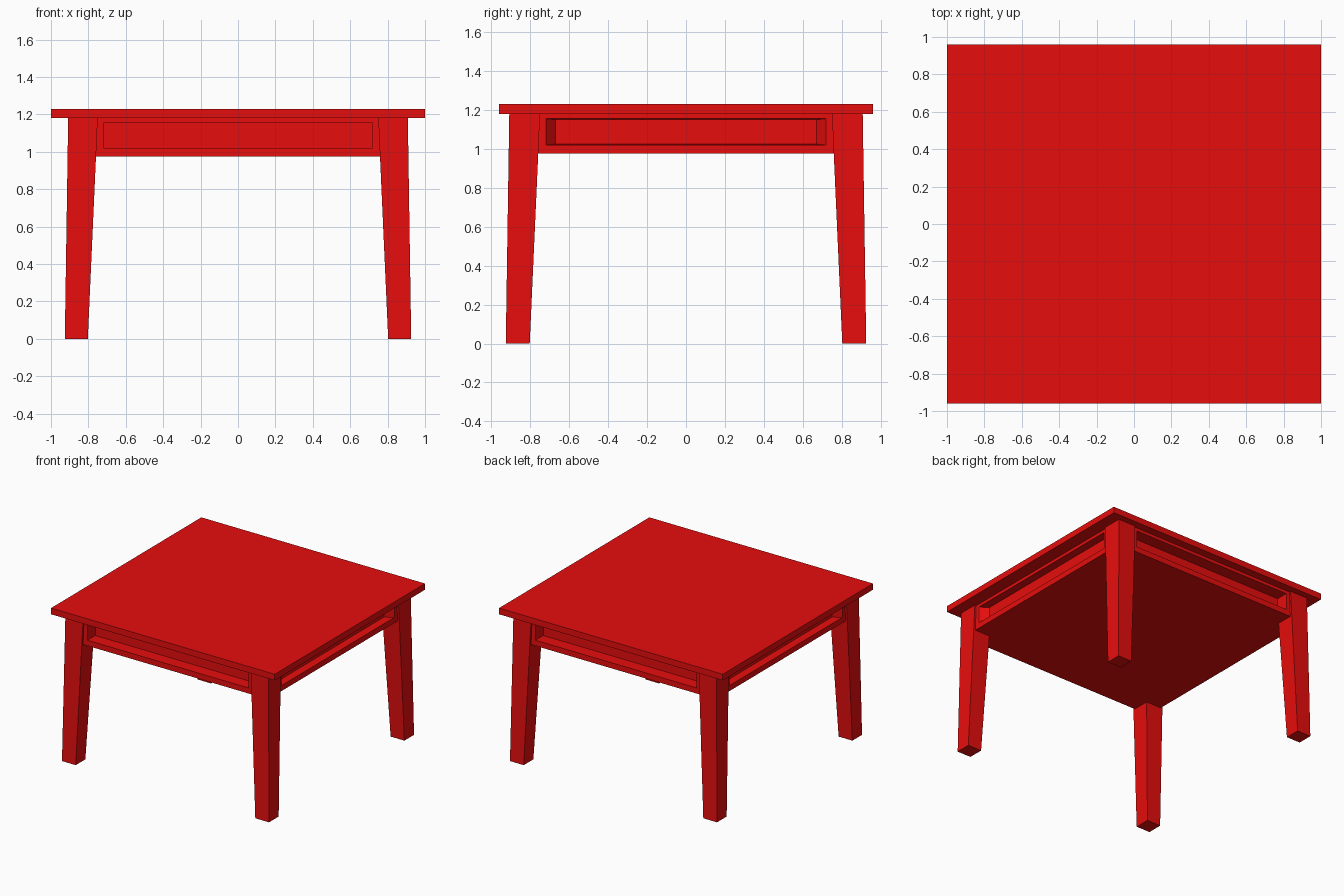
import bpy, bmesh
from mathutils import Vector

if "Cube" in bpy.data.objects:
    bpy.data.objects.remove(bpy.data.objects["Cube"])

red = bpy.data.materials.new("red_paint")
red.diffuse_color = (0.8, 0.004, 0.004, 1)
red.use_nodes = True
red.node_tree.nodes["Principled BSDF"].inputs["Base Color"].default_value = red.diffuse_color


def finish(bm, name):
    bmesh.ops.recalc_face_normals(bm, faces=bm.faces)
    mesh = bpy.data.meshes.new(name)
    bm.to_mesh(mesh)
    bm.free()
    mesh.materials.append(red)
    obj = bpy.data.objects.new(name, mesh)
    bpy.context.collection.objects.link(obj)
    return obj


def box(lo, hi):
    lo, hi = Vector(lo), Vector(hi)
    bm = bmesh.new()
    bmesh.ops.create_cube(bm, size=1)
    for v in bm.verts:
        v.co = (lo + hi) / 2 + v.co * (hi - lo)
    return bm


# Tabletop slab
finish(box((-1, -0.96, 1.18), (1, 0.96, 1.23)), "tabletop")

# Tapered legs, splayed slightly outward at the feet
for sx, side in ((-1, "left"), (1, "right")):
    for sy, end in ((-1, "front"), (1, "back")):
        bm = box((0, 0, 0), (1, 1, 1.18))
        for v in bm.verts:
            inner, outer = (0.75, 0.908) if v.co.z > 0.5 else (0.803, 0.926)
            v.co.x = sx * (outer if v.co.x > 0.5 else inner)
            v.co.y = sy * (outer if v.co.y > 0.5 else inner)
        finish(bm, f"{end}_{side}_leg")

# Apron box with a recessed panel on each side and an outlined bottom
A = 0.895
bm = box((-A, -A, 0.975), (A, A, 1.18))
bm.normal_update()
mid = 1.0875
for f in [f for f in bm.faces if f.normal.z < 0.5]:
    n = f.normal.copy()
    bmesh.ops.inset_individual(bm, faces=[f], thickness=0.05)
    if n.z < -0.5:
        for v in f.verts:
            v.co.x *= 0.72 / (A - 0.05)
            v.co.y *= 0.72 / (A - 0.05)
        continue
    along = 0 if abs(n.y) > 0.5 else 1
    for v in f.verts:
        v.co[along] = 0.72 if v.co[along] > 0 else -0.72
        v.co.z = mid + (0.0675 if v.co.z > 1.0775 else -0.0675)
    # Straight recess front and back, shallower tapered one on the sides
    depth, scale = (0.1, 1.0) if along == 0 else (0.06, 0.93)
    inner = bmesh.ops.extrude_discrete_faces(bm, faces=[f])["faces"][0]
    for v in inner.verts:
        v.co[along] *= scale
        v.co.z = mid + (v.co.z - mid) * scale
        v.co -= n * depth
finish(bm, "apron")
